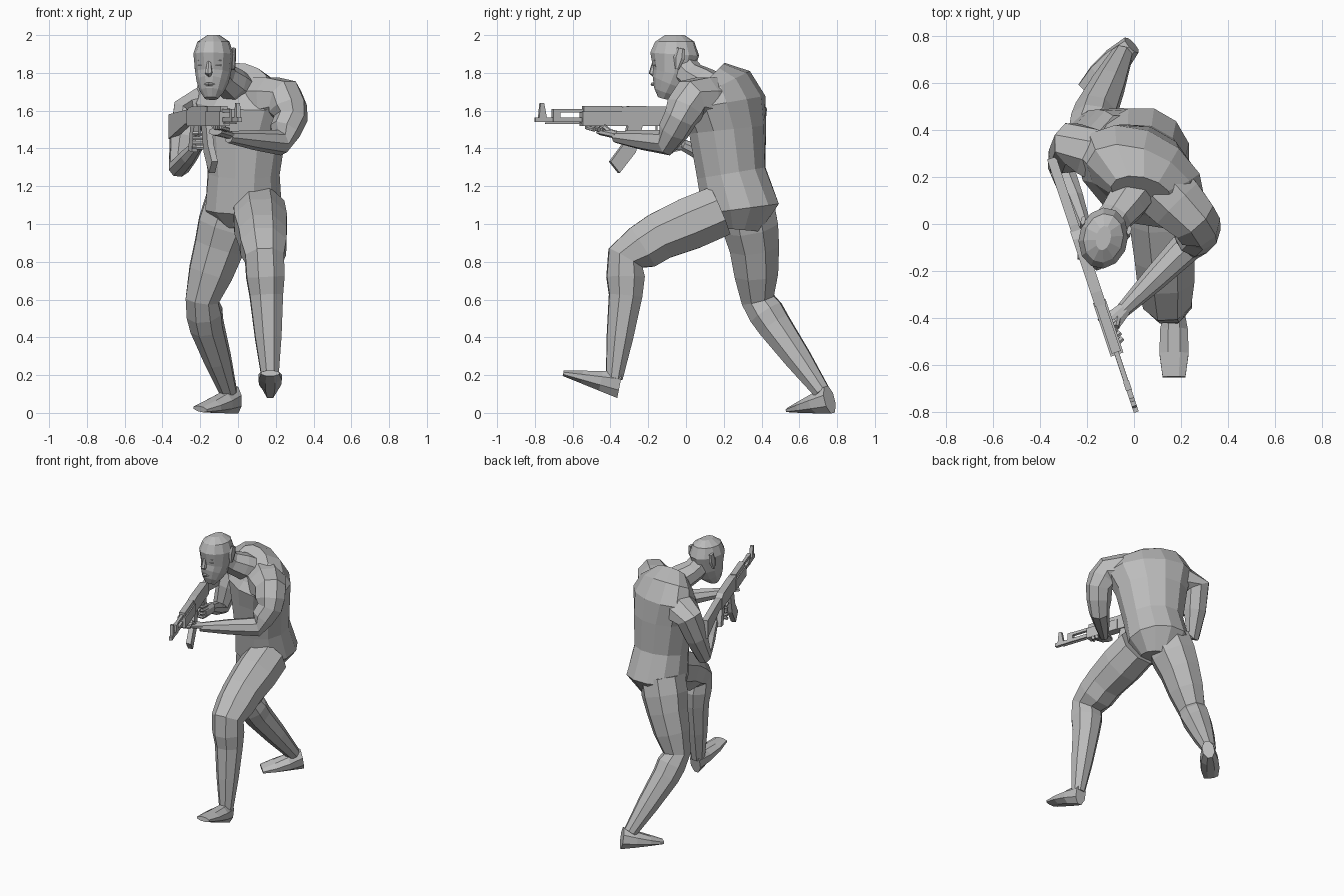
import bpy, bmesh, math
from mathutils import Vector, Matrix

cube = bpy.data.objects.get("Cube")
if cube:
    bpy.data.objects.remove(cube, do_unlink=True)

grey = bpy.data.materials.new("plain grey")
grey.use_nodes = True
tone = (.5, .5, .5, 1)
grey.diffuse_color = tone
grey.node_tree.nodes["Principled BSDF"].inputs["Base Color"].default_value = tone

X, Y, Z = Vector((1, 0, 0)), Vector((0, 1, 0)), Vector((0, 0, 1))
UNMOVED = Matrix.Identity(4)


def finish(name, bm, matrix):
    """Turn a bmesh into a flat shaded grey object."""
    bm.transform(matrix)
    bmesh.ops.recalc_face_normals(bm, faces=bm.faces)
    mesh = bpy.data.meshes.new(name)
    bm.to_mesh(mesh)
    bm.free()
    mesh.materials.append(grey)
    part = bpy.data.objects.new(name, mesh)
    bpy.context.collection.objects.link(part)


def bridge(bm, low, high):
    """Join two vertex loops with a band of quads."""
    for k in range(len(low)):
        bm.faces.new((low[k - 1], low[k], high[k], high[k - 1]))


def loft(name, rings, side=X, sides=8, matrix=UNMOVED):
    """Skin oval rings (centre, half width, half depth) along a path."""
    bm = bmesh.new()
    centres = [Vector(centre) for centre, width, depth in rings]
    last = len(rings) - 1
    u = side
    loops = []
    for i, (centre, width, depth) in enumerate(rings):
        tangent = (centres[min(i + 1, last)] - centres[max(i - 1, 0)]).normalized()
        u = (u - tangent * u.dot(tangent)).normalized()
        v = tangent.cross(u)
        loop = []
        for k in range(sides):
            angle = math.tau * (k + .5) / sides
            offset = u * math.cos(angle) * width + v * math.sin(angle) * depth
            loop.append(bm.verts.new(centres[i] + offset * 1.05))
        loops.append(loop)
    for low, high in zip(loops, loops[1:]):
        bridge(bm, low, high)
    bm.faces.new(loops[0])
    bm.faces.new(loops[-1])
    finish(name, bm, matrix)


def limb(name, joints, side=X, swell=1.06):
    """Round limb through (x, y, z, radius) joints, with muscle between them."""
    points = [Vector(joint) for joint in joints]
    path = [points[0]]
    for start, end in zip(points, points[1:]):
        middle = (start + end) / 2
        middle.w *= swell
        path += [middle, end]
    loft(name, [(p.xyz, p.w, p.w) for p in path], side)


def foot(name, heel, toe):
    """Wedge that flattens from heel to toe and is widest at the ball."""
    heel, toe = Vector(heel), Vector(toe)
    rings = []
    for step in range(4):
        t = step / 3
        width = .04 + .02 * math.sin(math.pi * t) + .01 * t
        rings.append((heel.lerp(toe, t), width, .075 - .06 * t))
    loft(name, rings)


def finger(name, start, side, radius, *moves):
    """Thin tapering digit that bends after each move."""
    rings = [(start, radius, radius)]
    for move in moves:
        start = start + move
        radius *= .9
        rings.append((start, radius, radius))
    loft(name, rings, side, sides=6)


# Torso, turned so that the left shoulder leads
across = Matrix.Rotation(math.radians(-31), 3, "Z") @ X
torso = [
    (.28, .97, .11, .11),
    (.29, 1.08, .2, .2),
    (.24, 1.27, .19, .175),
    (.22, 1.5, .23, .185),
    (.2, 1.64, .28, .185),
    (.18, 1.73, .24, .14),
    (.13, 1.78, .13, .09),
]
loft("torso", [((.03, y, z), w, d) for y, z, w, d in torso], across, sides=12)

# Neck and head
limb("neck", [(.02, .16, 1.7, .09), (-.08, .03, 1.78, .075), (-.12, -.03, 1.84, .07)], across)
head = Matrix.Translation((-.13, -.06, 1.8)) @ Matrix.Rotation(math.radians(-12), 4, "Z")
skull = [
    (-.06, -.135, .035, .03),
    (-.05, -.1, .06, .06),
    (-.03, -.05, .08, .09),
    (-.01, 0, .09, .1),
    (0, .1, .1, .125),
    (0, .165, .08, .1),
    (0, .2, .03, .05),
]
loft("head", [((0, y, z), w, d) for y, z, w, d in skull], sides=12, matrix=head)
loft("nose", [((0, -.11, .06), .01, .01), ((0, -.12, 0), .02, .02),
              ((0, -.1, -.02), .01, .01)], sides=6, matrix=head)
loft("lips", [((x, -.12 + abs(x), -.06), .01, .01) for x in (-.03, 0, .03)], Z, 6, head)
for sign, label in ((1, "left"), (-1, "right")):
    loft(label + "_ear", [((sign * .1, .03 + z / 5, z), .01, w)
                          for z, w in ((.02, .01), (.08, .03), (.13, .02))], sides=6, matrix=head)
    for feature, height in (("brow", .065), ("eye", .04)):
        loft(f"{label}_{feature}", [((sign * x, x / 2 - .12 - height / 8 + .01, height), .007, .008)
                                    for x in (.02, .06)], Z, 6, head)

# Arms
limb("left_arm", [(.12, .15, 1.65, .13), (.25, .02, 1.66, .105), (.28, -.03, 1.56, .085),
                  (.22, -.1, 1.43, .065), (-.05, -.37, 1.46, .03)], Z)
limb("right_arm", [(-.12, .27, 1.63, .11), (-.26, .34, 1.6, .09),
                   (-.31, .24, 1.3, .055), (-.21, -.02, 1.42, .03)], Z)

# Hands: the left cups the handguard, the right wraps the grip
left_hand = Vector((-.04, -.36, 1.47))
right_hand = Vector((-.2, -.02, 1.43))
reach = Vector((-.08, -.08, .02))
loft("left_palm", [(left_hand + reach * t, .02, .03 + .02 * t) for t in (0, .5, 1)], Z)
loft("right_palm", [(right_hand - Y * t, .04, .025) for t in (0, .05, .1)], Z)
for i in range(4):
    knuckle = left_hand + reach + Vector((.04, .03, .01)) + Vector((.01, -.025, 0)) * i
    finger(f"left_finger_{i}", knuckle, Y, .012, reach / 2, Z * .04)
    knuckle = right_hand + Vector((.01, -.07, .05)) - Z * .025 * i
    finger(f"right_finger_{i}", knuckle, Z, .012, Y * -.05, X * -.05)
finger("left_thumb", left_hand + reach / 3, X, .014, Vector((-.01, -.05, .04)))

# Legs, the left one stepping forward
limb("left_leg", [(.11, .18, 1.07, .14), (.13, -.14, .935, .13), (.14, -.32, .82, .105),
                  (.15, -.32, .62, .09), (.17, -.38, .18, .045)])
limb("right_leg", [(-.03, .32, 1.1, .15), (-.1, .36, .88, .135), (-.19, .38, .6, .09),
                   (-.165, .47, .46, .09), (-.05, .72, .11, .045)])
foot("left_foot", (.17, -.35, .15), (.17, -.65, .21))
foot("right_foot", (-.01, .76, .07), (-.2, .56, .02))

# Rifle, laid out from butt to muzzle along its bore and then swung into line
aim = Matrix.Rotation(math.atan2(-3, 1), 4, "Z")
rifle = Matrix.Translation((-.35, .28, 1.55)) @ aim


def slab(name, half, *profile):
    """Extrude a side profile (along, up) to both sides."""
    bm = bmesh.new()
    left, right = ([bm.verts.new((a, s * half, z)) for a, z in profile] for s in (1, -1))
    bm.faces.new(left)
    bm.faces.new(right)
    bridge(bm, left, right)
    finish(name, bm, rifle)


def block(name, half, start, end, low, high):
    slab(name, half, (start, low), (end, low), (end, high), (start, high))


slab("stock", .02, (0, -.1), (0, .03), (.3, .055), (.36, .05), (.36, -.02), (.28, -.02))
slab("receiver", .024, (.32, -.03), (.66, -.03), (.66, .07), (.6, .075), (.36, .07), (.32, .05))
block("handguard", .028, .64, .88, -.03, .045)
block("upper_guard", .02, .66, .87, .045, .075)
block("barrel", .011, .87, 1.138, -.01, .015)
block("gas_tube", .01, .87, 1.03, .04, .06)
block("gas_block", .013, 1, 1.04, -.01, .06)
block("cleaning_rod", .004, .87, 1.08, -.02, -.013)
slab("front_sight", .011, (1.07, -.01), (1.12, -.01), (1.11, .09), (1.09, .09))
slab("magazine", .017, (.54, -.02), (.62, -.02), (.65, -.13), (.72, -.22), (.67, -.28), (.58, -.17))
slab("pistol_grip", .016, (.36, -.02), (.42, -.02), (.38, -.17), (.32, -.16))
block("trigger_guard", .008, .4, .54, -.085, -.077)
block("trigger", .004, .455, .465, -.07, -.02)
